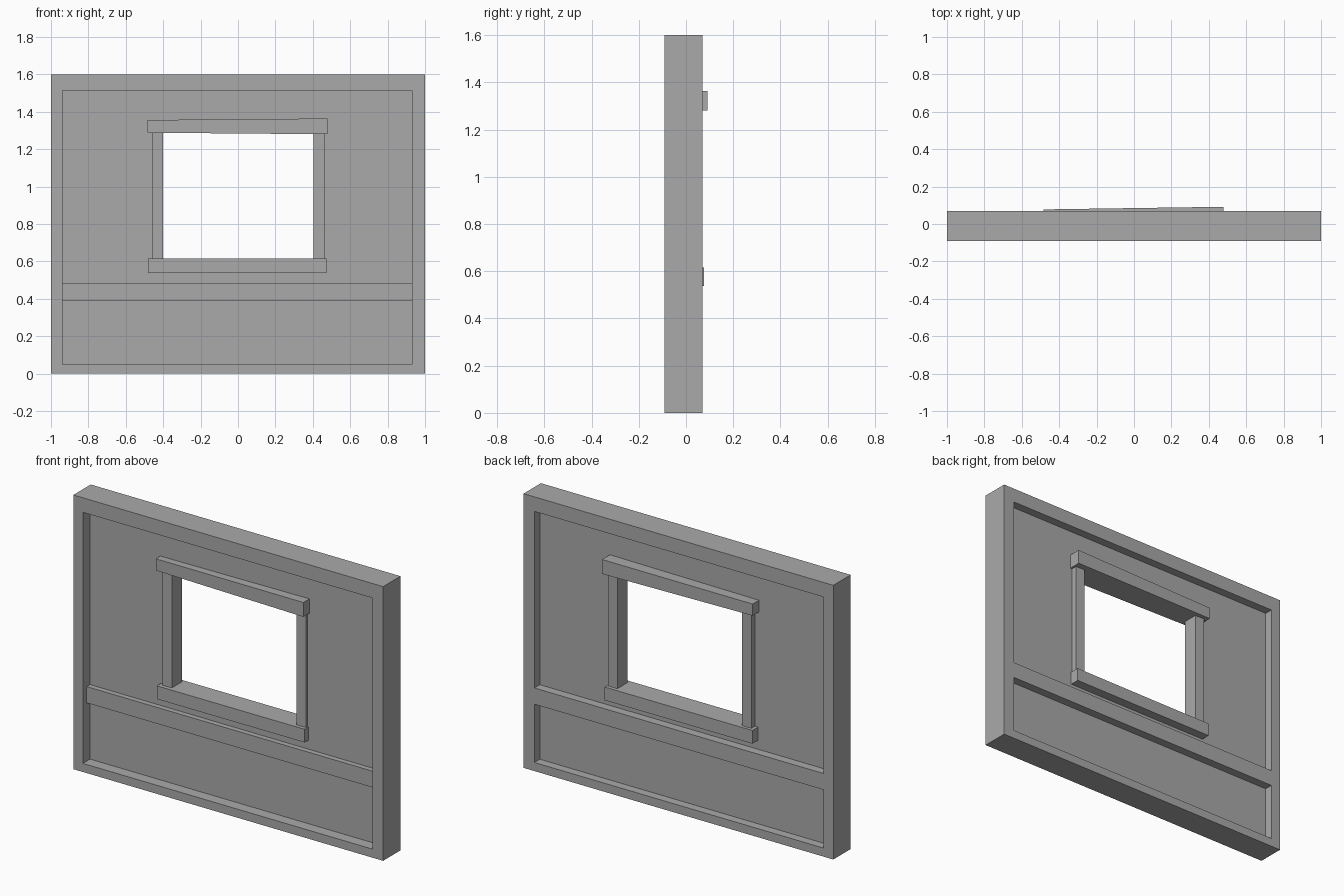
import bpy
import bmesh

cube = bpy.data.objects.get("Cube")
if cube:
    bpy.data.objects.remove(cube, do_unlink=True)

grey = bpy.data.materials.new("plain_grey")
grey.use_nodes = True
colour = (0.4, 0.4, 0.4, 1)
grey.diffuse_color = colour
grey.node_tree.nodes["Principled BSDF"].inputs["Base Color"].default_value = colour


def finish(name, bm):
    bmesh.ops.recalc_face_normals(bm, faces=bm.faces[:])
    mesh = bpy.data.meshes.new(name)
    bm.to_mesh(mesh)
    bm.free()
    mesh.materials.append(grey)
    obj = bpy.data.objects.new(name, mesh)
    bpy.context.collection.objects.link(obj)


def ring(name, outer, inner, front, back):
    """Rectangular ring; rectangles are (x0, x1, z0, z1)."""
    bm = bmesh.new()
    loops = []
    for x0, x1, z0, z1 in (outer, inner):
        for y in (front, back):
            loops.append([bm.verts.new((x, y, z)) for x, z in
                          ((x0, z0), (x1, z0), (x1, z1), (x0, z1))])
    of, ob, inf, inb = loops
    for a, b in ((of, inf), (ob, inb), (of, ob), (inf, inb)):
        for i in range(4):
            j = (i + 1) % 4
            bm.faces.new((a[i], a[j], b[j], b[i]))
    finish(name, bm)


def beam(name, left, right):
    """Hand-cut timber; each end is (x, front, back, bottom, top)."""
    bm = bmesh.new()
    ends = []
    for x, front, back, bottom, top in (left, right):
        ends.append([bm.verts.new((x, y, z)) for y, z in
                     ((front, bottom), (back, bottom), (back, top), (front, top))])
    a, b = ends
    bm.faces.new(a)
    bm.faces.new(b)
    for i in range(4):
        j = (i + 1) % 4
        bm.faces.new((a[i], a[j], b[j], b[i]))
    finish(name, bm)


# Outer frame and the thin wall panel with its window opening
frame_inner = (-0.938, 0.93, 0.05, 1.515)
ring("outer_frame", (-1, 1, 0, 1.6), frame_inner, -0.09, 0.07)
ring("wall_panel", frame_inner, (-0.43, 0.435, 0.58, 1.32), -0.024, 0.02)

# Horizontal rail, flush with the frame at the back
beam("wall_rail", (-0.938, -0.055, 0.07, 0.39, 0.485),
     (0.93, -0.055, 0.07, 0.39, 0.485))

# Window surround
beam("window_lintel", (-0.485, -0.065, 0.078, 1.288, 1.356),
     (0.478, -0.08, 0.092, 1.28, 1.364))
beam("window_sill", (-0.48, -0.063, 0.073, 0.538, 0.615),
     (0.472, -0.06, 0.076, 0.538, 0.615))
for name, x0, x1 in (("right_window_post", -0.46, -0.40),
                     ("left_window_post", 0.405, 0.465)):
    beam(name, (x0, -0.04, 0.055, 0.6, 1.3), (x1, -0.037, 0.053, 0.6, 1.3))
